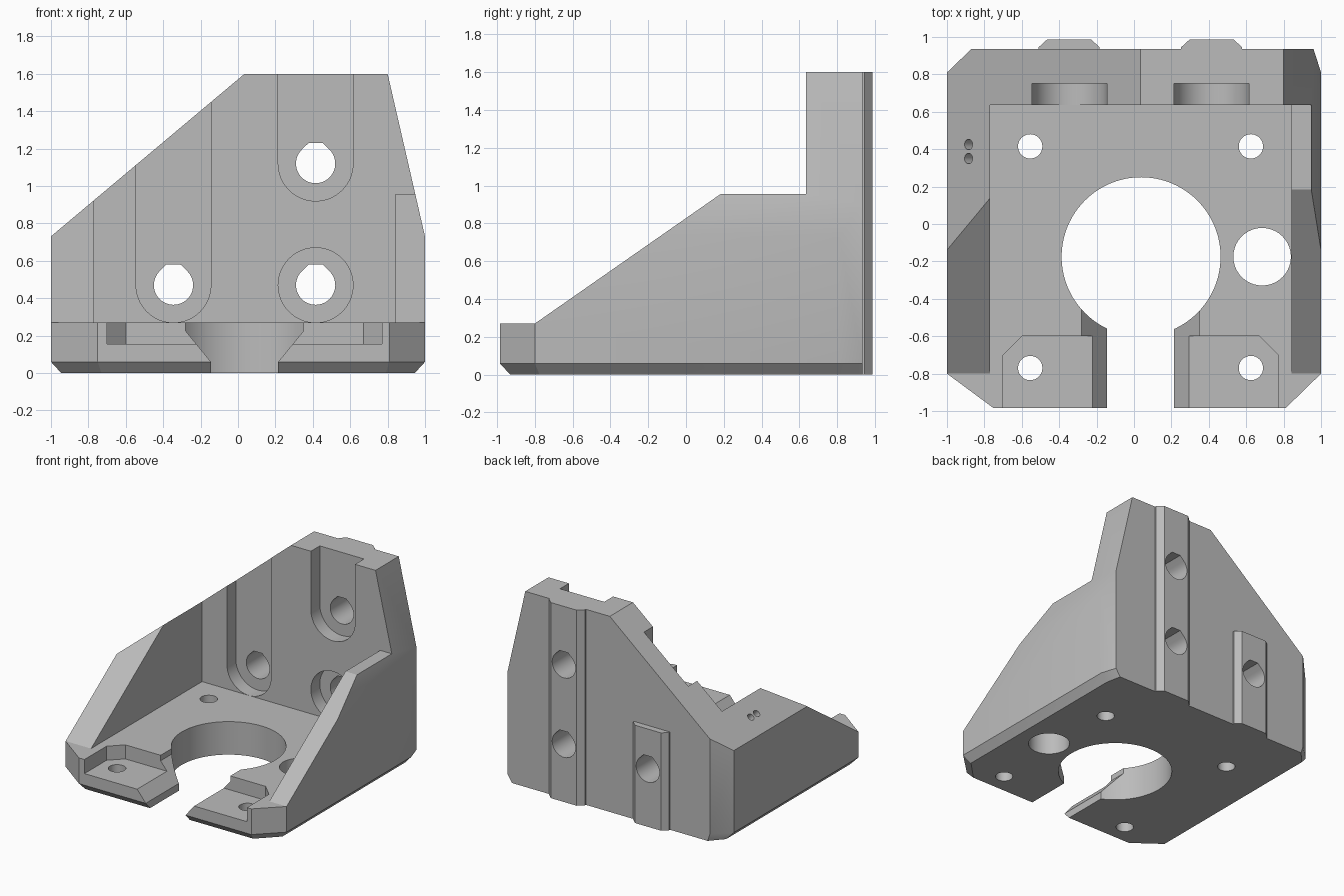
import bpy, bmesh, math
from mathutils import Matrix, Vector

if "Cube" in bpy.data.objects:
    bpy.data.objects.remove(bpy.data.objects["Cube"], do_unlink=True)

grey = bpy.data.materials.new("plain grey")
grey.use_nodes = True
grey.diffuse_color = (0.5, 0.5, 0.5, 1)
grey.node_tree.nodes["Principled BSDF"].inputs["Base Color"].default_value = (0.5, 0.5, 0.5, 1)


def loft(name, rings):
    """Closed solid through rings of equal point count."""
    bm = bmesh.new()
    loops = [[bm.verts.new(p) for p in ring] for ring in rings]
    n = len(loops[0])
    bm.faces.new(loops[0])
    bm.faces.new(loops[-1])
    for a, b in zip(loops, loops[1:]):
        for i in range(n):
            j = (i + 1) % n
            bm.faces.new((a[i], a[j], b[j], b[i]))
    bmesh.ops.recalc_face_normals(bm, faces=bm.faces)
    mesh = bpy.data.meshes.new(name)
    bm.to_mesh(mesh)
    bm.free()
    obj = bpy.data.objects.new(name, mesh)
    bpy.context.scene.collection.objects.link(obj)
    mesh.materials.append(grey)
    return obj


def prism(name, axis, outline, lo, hi):
    """Extrude a 2D outline along x, y or z."""
    place = {"x": lambda u, v, w: (w, u, v),
             "y": lambda u, v, w: (u, w, v),
             "z": lambda u, v, w: (u, v, w)}[axis]
    return loft(name, [[place(u, v, w) for u, v in outline] for w in (lo, hi)])


def arc(cx, cy, r, start=0, end=360, n=64):
    steps = n if end - start == 360 else n + 1
    angles = [math.radians(start + (end - start) * i / n) for i in range(steps)]
    return [(cx + r * math.cos(a), cy + r * math.sin(a)) for a in angles]


def combine(target, tool, operation):
    mod = target.modifiers.new("cut", "BOOLEAN")
    mod.operation = operation
    mod.solver = "EXACT"
    mod.object = tool
    graph = bpy.context.evaluated_depsgraph_get()
    mesh = bpy.data.meshes.new_from_object(target.evaluated_get(graph))
    target.modifiers.clear()
    target.data = mesh
    bpy.data.objects.remove(tool, do_unlink=True)


# Body block with chamfered corners and a bevelled underside
foot = [(-1, -.8), (-.75, -.985), (.81, -.985), (1, -.8),
        (1, .81), (.96, .935), (-.87, .935), (-1, .81)]
sole = [(-.945, -.77), (-.73, -.93), (.79, -.93), (.945, -.775),
        (.945, .81), (.92, .935), (-.85, .935), (-.945, .83)]
body = loft("motor_bracket", [[(x, y, 0) for x, y in sole],
                              [(x, y, .06) for x, y in foot],
                              [(x, y, 1.8) for x, y in foot]])

# Side and front silhouettes
side = [(-1.2, -.2), (-1.2, .27), (-.8, .27), (.185, .957), (.635, .957),
        (.635, 1.6), (1.2, 1.6), (1.2, -.2)]
front = [(-1.2, .563), (.035, 1.6), (.8, 1.6), (1.039, .56), (1.2, -.2), (-1.2, -.2)]
combine(body, prism("side_shape", "x", side, -1.5, 1.5), "INTERSECT")
combine(body, prism("front_shape", "y", front, -1.5, 1.5), "INTERSECT")

# Ribs on the back face
for x, top in ((-.347, .8), (.415, 1.6)):
    rib = [(x - .163, .9), (x - .163, .945), (x - .117, .987),
           (x + .117, .987), (x + .163, .945), (x + .163, .9)]
    combine(body, prism("rib", "z", rib, 0, top), "UNION")

# Open interior between the side walls
room = [(-.77, -1.3), (.843, -1.3), (.843, .635), (-.77, .635)]
combine(body, prism("interior", "z", room, .27, 2), "DIFFERENCE")

# Main bore with a flared slot to the front
combine(body, prism("bore", "z", arc(.038, -.175, .425, n=96), -.1, .4), "DIFFERENCE")
slot = [(-.145, -.1), (-.145, .06), (-.28, .225), (-.28, .4),
        (.35, .4), (.35, .225), (.215, .06), (.215, -.1)]
combine(body, prism("slot", "y", slot, -1.2, -.4), "DIFFERENCE")

# Recessed pads either side of the slot
left_pad = [(-.7, -1.1), (-.7, -.7), (-.6, -.6), (-.17, -.6), (-.17, -1.1)]
right_pad = [(.77, -1.1), (.77, -.7), (.67, -.6), (.285, -.6), (.285, -1.1)]
for pad in (left_pad, right_pad):
    combine(body, prism("pad", "z", pad, .155, .4), "DIFFERENCE")

# Floor holes
holes = [(x, y, .065) for x in (-.555, .625) for y in (-.77, .415)]
for x, y, r in holes + [(.685, -.175, .154)]:
    combine(body, prism("floor_hole", "z", arc(x, y, r, n=40), -.1, .4), "DIFFERENCE")

# Bolt recesses and flat-topped bolt holes through the back wall
for x, z, top in ((-.345, .47, 2), (.415, 1.12, 2), (.415, .47, None)):
    if top:
        recess = arc(x, z, .2, 180, 360, 32) + [(x + .2, top), (x - .2, top)]
    else:
        recess = arc(x, z, .2)
    combine(body, prism("recess", "y", recess, .5, .75), "DIFFERENCE")
    drop = arc(x, z, .105, 135, 405, 36) + [(x + .038, z + .11), (x - .038, z + .11)]
    combine(body, prism("bolt_hole", "y", drop, .6, 1.1), "DIFFERENCE")

# Pair of tie holes drilled square to the sloping wall top
tilt = Matrix.Rotation(-math.atan2(1.6 - .73, 1.035), 4, "Y")
for y in (.35, .425):
    pin = prism("tie_hole", "z", arc(0, 0, .028, n=20), -.12, .1)
    pin.data.transform(Matrix.Translation(Vector((-.885, y, .828))) @ tilt)
    combine(body, pin, "DIFFERENCE")

# Smooth round walls, keep machined edges sharp
bpy.ops.object.select_all(action="DESELECT")
body.select_set(True)
bpy.context.view_layer.objects.active = body
bpy.ops.object.shade_smooth_by_angle(angle=math.radians(25))
